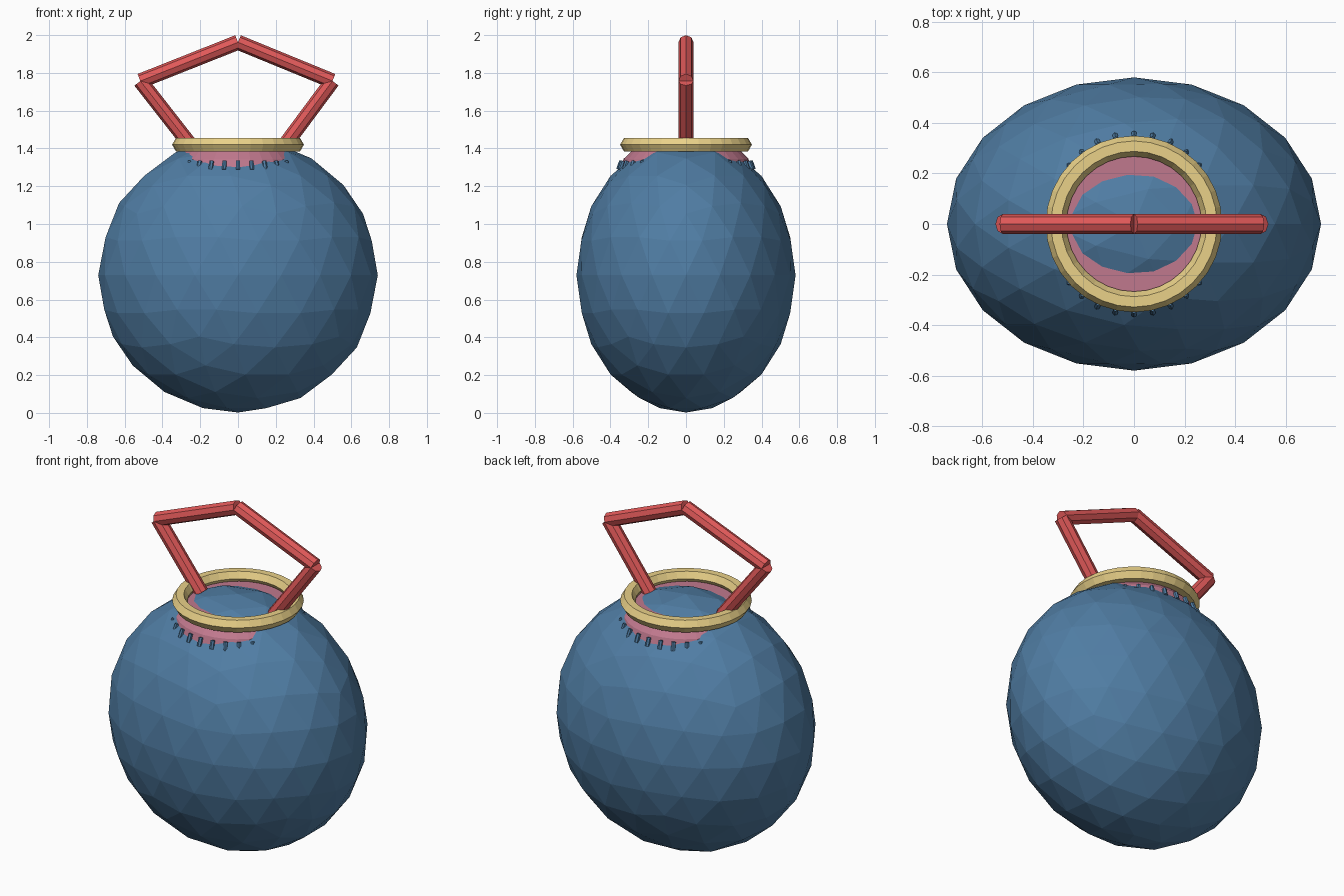
import bpy
from math import cos, sin, pi
from mathutils import Vector

if "Cube" in bpy.data.objects:
    bpy.data.objects.remove(bpy.data.objects["Cube"])


def material(name, rgb):
    m = bpy.data.materials.new(name)
    m.diffuse_color = (*rgb, 1)
    m.use_nodes = True
    m.node_tree.nodes["Principled BSDF"].inputs["Base Color"].default_value = m.diffuse_color
    return m


blue = material("blue", (0.08, 0.205, 0.37))
pink = material("pink", (0.53, 0.19, 0.27))
gold = material("gold", (0.82, 0.64, 0.25))
red = material("red", (0.75, 0.10, 0.10))


def finish(name, mat):
    ob = bpy.context.object
    ob.name = name
    ob.data.materials.append(mat)
    return ob


def rod(name, a, b, radius, sides, mat):
    a, b = Vector(a), Vector(b)
    bpy.ops.mesh.primitive_cylinder_add(
        vertices=sides, radius=radius, depth=(b - a).length, location=(a + b) / 2,
        rotation=(b - a).to_track_quat('Z', 'Y').to_euler())
    return finish(name, mat)


# Faceted pouch body
bpy.ops.mesh.primitive_ico_sphere_add(subdivisions=3, radius=1, location=(0, 0, 0.729))
body = finish("body", blue)
body.scale = (0.74, 0.58, 0.727)

# Gathered neck in two tapering bands, capped just below the body's top
for name, r1, r2, z1, z2 in [("neck_lower", 0.352, 0.33, 1.28, 1.345),
                             ("neck_upper", 0.33, 0.27, 1.345, 1.405)]:
    bpy.ops.mesh.primitive_cone_add(vertices=32, radius1=r1, radius2=r2,
                                    depth=z2 - z1, location=(0, 0, (z1 + z2) / 2))
    finish(name, pink)

# Six-sided rim ring
bpy.ops.mesh.primitive_torus_add(major_segments=32, minor_segments=6,
                                 major_radius=0.308, minor_radius=0.041,
                                 location=(0, 0, 1.42))
finish("rim", gold)

# Small ribs leaning in around the base of the neck
for i in range(30):
    t = 2 * pi * i / 30 + pi / 2
    x, y = cos(t), sin(t)
    rod("neck_rib", (0.358 * x, 0.358 * y, 1.288), (0.342 * x, 0.342 * y, 1.333),
        0.012, 6, blue)

# Angular carrying handle
path = [(-0.238, 0, 1.40), (-0.517, 0, 1.757), (0, 0, 1.962),
        (0.50, 0, 1.757), (0.235, 0, 1.40)]
for a, b in zip(path, path[1:]):
    rod("handle_segment", a, b, 0.04, 8, red)
